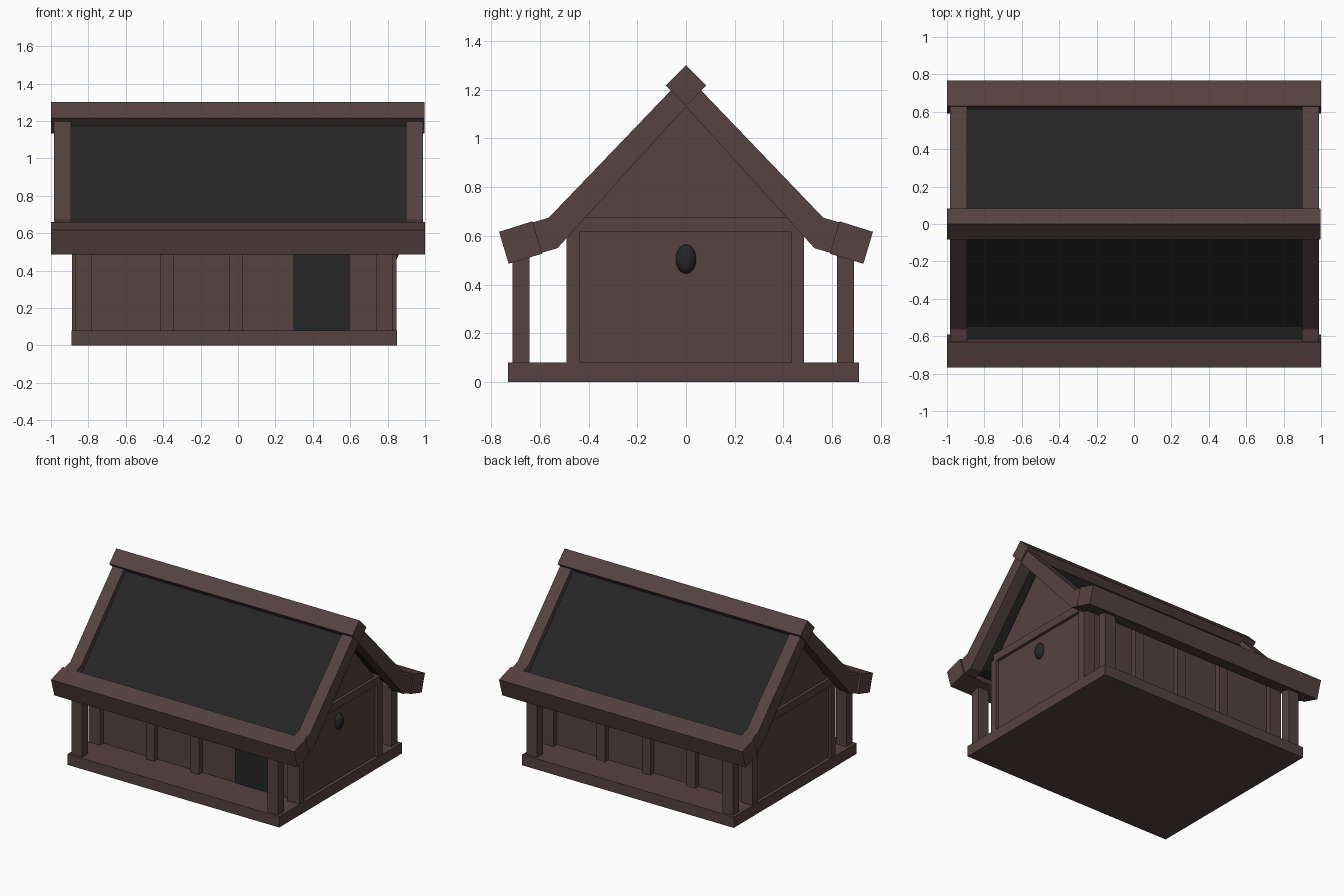
import bpy, bmesh, math

if "Cube" in bpy.data.objects:
    bpy.data.objects.remove(bpy.data.objects["Cube"])


def material(name, rgb):
    m = bpy.data.materials.new(name)
    m.diffuse_color = (*rgb, 1)
    m.use_nodes = True
    m.node_tree.nodes["Principled BSDF"].inputs["Base Color"].default_value = m.diffuse_color
    return m


WOOD = material("brown_wood", (0.092, 0.054, 0.054))
DARK = material("charcoal", (0.019, 0.019, 0.019))


def finish(bm, name, mat):
    bmesh.ops.recalc_face_normals(bm, faces=bm.faces)
    me = bpy.data.meshes.new(name)
    bm.to_mesh(me)
    bm.free()
    me.materials.append(mat)
    ob = bpy.data.objects.new(name, me)
    bpy.context.collection.objects.link(ob)
    return ob


def extrude_x(name, profile, x0, x1, mat):
    """Extrude a (y, z) outline from x0 to x1."""
    bm = bmesh.new()
    face = bm.faces.new([bm.verts.new((x0, y, z)) for y, z in profile])
    res = bmesh.ops.extrude_face_region(bm, geom=[face])
    verts = [v for v in res["geom"] if isinstance(v, bmesh.types.BMVert)]
    bmesh.ops.translate(bm, verts=verts, vec=(x1 - x0, 0, 0))
    return finish(bm, name, mat)


def box(name, x0, x1, y0, y1, z0, z1, mat=WOOD):
    return extrude_x(name, [(y0, z0), (y1, z0), (y1, z1), (y0, z1)], x0, x1, mat)


def lerp(a, b, t):
    return (a[0] + (b[0] - a[0]) * t, a[1] + (b[1] - a[1]) * t)


# Base slab
box("base", -0.89, 0.85, -0.73, 0.71, 0, 0.08)

# House body with gabled ends
extrude_x("walls", [(-0.45, 0.08), (0.445, 0.08), (0.445, 0.65), (0, 1.16), (-0.45, 0.65)],
          -0.865, 0.825, WOOD)

# Corner posts, porch posts and cross beams on both ends
for side, x0, x1 in (("left", -0.887, -0.79), ("right", 0.75, 0.847)):
    box(side + "_front_corner_post", x0, x1, -0.49, -0.435, 0.08, 0.63)
    box(side + "_back_corner_post", x0, x1, 0.43, 0.485, 0.08, 0.63)
    box(side + "_gable_beam", x0, x1, -0.46, 0.46, 0.617, 0.675)
for side, x0, x1 in (("left", -0.868, -0.782), ("right", 0.74, 0.828)):
    box(side + "_front_porch_post", x0, x1, -0.712, -0.643, 0.08, 0.56)
    box(side + "_back_porch_post", x0, x1, 0.62, 0.69, 0.08, 0.56)

# Wall studs: two in front beside the door, three at the back
for i, x in enumerate((-0.38, -0.012, 0.36)):
    if i < 2:
        box(f"front_stud_{i}", x - 0.035, x + 0.035, -0.49, -0.435, 0.08, 0.64)
    box(f"back_stud_{i}", x - 0.035, x + 0.035, 0.43, 0.485, 0.08, 0.64)

# Dark door plate
box("door", 0.295, 0.60, -0.458, -0.449, 0.08, 0.60, DARK)

# Oval knob on the right end
bm = bmesh.new()
bmesh.ops.create_uvsphere(bm, u_segments=24, v_segments=12, radius=1)
bmesh.ops.scale(bm, vec=(0.035, 0.042, 0.06), verts=bm.verts)
bmesh.ops.translate(bm, vec=(0.825, 0, 0.505), verts=bm.verts)
for f in bm.faces:
    f.smooth = True
finish(bm, "end_knob", DARK)

# Roof section on the front side: outer and inner lines, ridge to flared eave
outer = [(0, 1.262), (-0.563, 0.675), (-0.72, 0.629)]
inner = [(0, 1.13), (-0.527, 0.55), (-0.69, 0.502)]


def roof_band(t0, t1):
    """Closed roof outline between two depths, mirrored over the ridge."""
    top = [lerp(a, b, t0) for a, b in zip(outer, inner)]
    low = [lerp(a, b, t1) for a, b in zip(outer, inner)]
    mirror = lambda pts: [(-y, z) for y, z in pts[1:]]
    return top[::-1] + mirror(top) + mirror(low)[::-1] + low


# Edge boards at both ends, recessed dark panel between them
extrude_x("left_roof_edge", roof_band(0, 1), -0.985, -0.893, WOOD)
extrude_x("right_roof_edge", roof_band(0, 1), 0.898, 0.99, WOOD)
extrude_x("roof_panel", roof_band(0.35, 0.7), -0.9, 0.905, DARK)

# Ridge beam on its corner, and tilted eave beams
extrude_x("ridge_beam", [(0, 1.3), (0.083, 1.217), (0, 1.134), (-0.083, 1.217)], -1, 0.998, WOOD)
eave = [(-0.767, 0.617), (-0.63, 0.66), (-0.59, 0.527), (-0.728, 0.486)]
extrude_x("front_eave_beam", eave, -1, 1, WOOD)
extrude_x("back_eave_beam", [(-y, z) for y, z in eave], -1, 1, WOOD)
